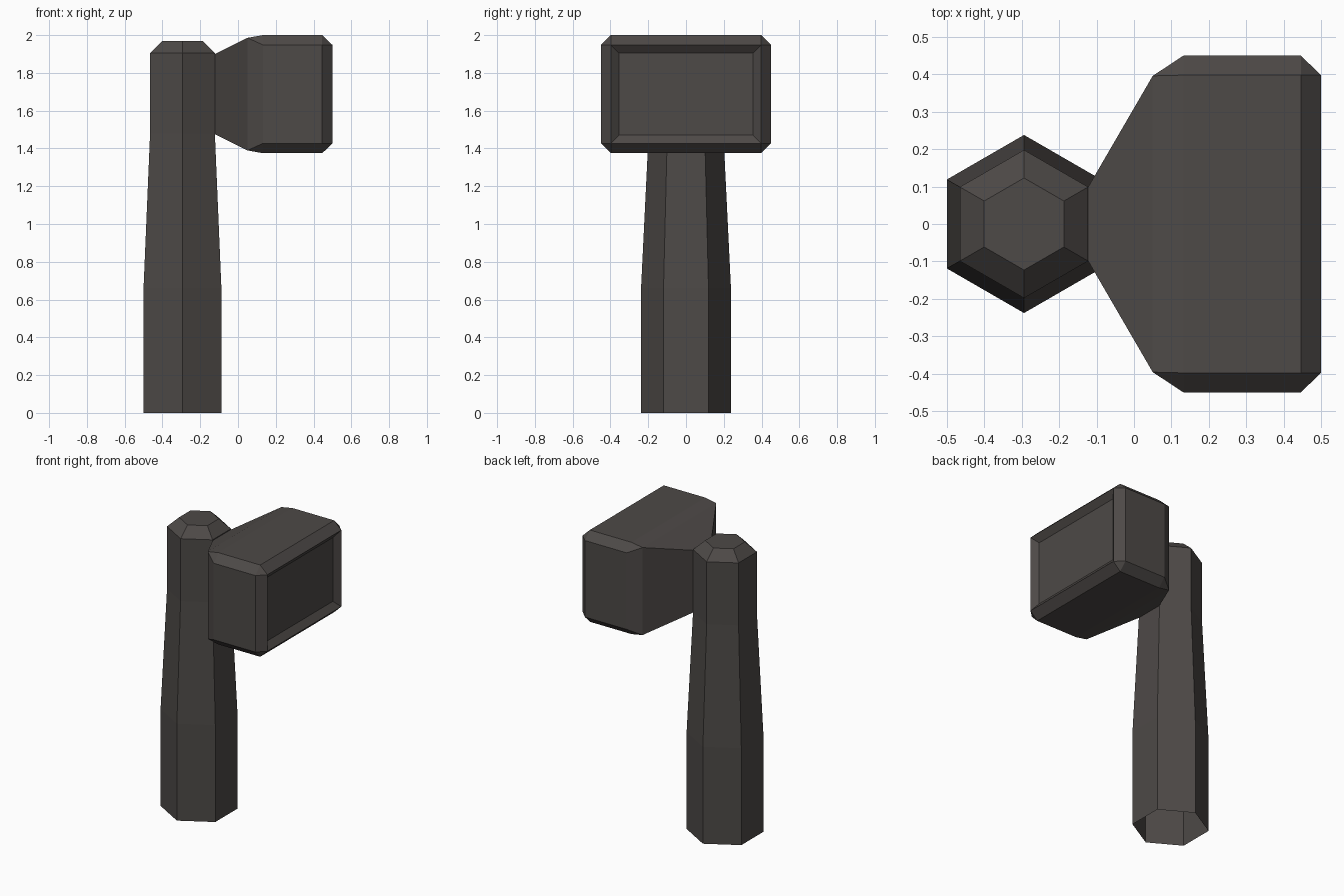
import bpy, bmesh, math

if "Cube" in bpy.data.objects:
    bpy.data.objects.remove(bpy.data.objects["Cube"])

dark = bpy.data.materials.new("dark grey")
dark.diffuse_color = (0.075, 0.067, 0.063, 1.0)
dark.use_nodes = True
dark.node_tree.nodes["Principled BSDF"].inputs["Base Color"].default_value = dark.diffuse_color


def loft(name, rings):
    """Skin counter-clockwise rings, open at the start and capped at the end."""
    bm = bmesh.new()
    loops = [[bm.verts.new(p) for p in ring] for ring in rings]
    for a, b in zip(loops, loops[1:]):
        n = len(a)
        for i in range(n):
            j = (i + 1) % n
            bm.faces.new((a[i], a[j], b[j], b[i]))
    bm.faces.new(loops[-1])
    # collapse the doubled corners of unchamfered rings
    bmesh.ops.remove_doubles(bm, verts=bm.verts[:], dist=0.0005)
    mesh = bpy.data.meshes.new(name)
    bm.to_mesh(mesh)
    bm.free()
    mesh.materials.append(dark)
    obj = bpy.data.objects.new(name, mesh)
    bpy.context.collection.objects.link(obj)
    return obj


def hexagon(r, z):
    angles = [math.radians(30 + 60 * i) for i in range(6)]
    return [(-0.294 + r * math.cos(t), r * math.sin(t), z) for t in angles]


def section(x, hy, hz, c):
    """Rectangle across x with corners cut by c."""
    half = [(hy, -hz + c), (hy, hz - c), (hy - c, hz), (-hy + c, hz)]
    pts = half + [(-y, -z) for y, z in half]
    return [(x, y, 1.6875 + z) for y, z in pts]


# Six-sided tapering post, open underneath, with a bevelled top
loft("post", [hexagon(r, z) for r, z in
              ((0.238, 0), (0.238, 0.66), (0.198, 1.48), (0.198, 1.905), (0.123, 1.97))])

# Lamp head: flares out of the post, chamfered box, recessed front panel
loft("lamp_head", [section(*s) for s in (
    (-0.1225, 0.099, 0.212, 0),
    (0.05, 0.396, 0.298, 0),
    (0.132, 0.45, 0.3125, 0.052),
    (0.446, 0.45, 0.3125, 0.052),
    (0.5, 0.398, 0.2605, 0),
    (0.466, 0.355, 0.217, 0))])
